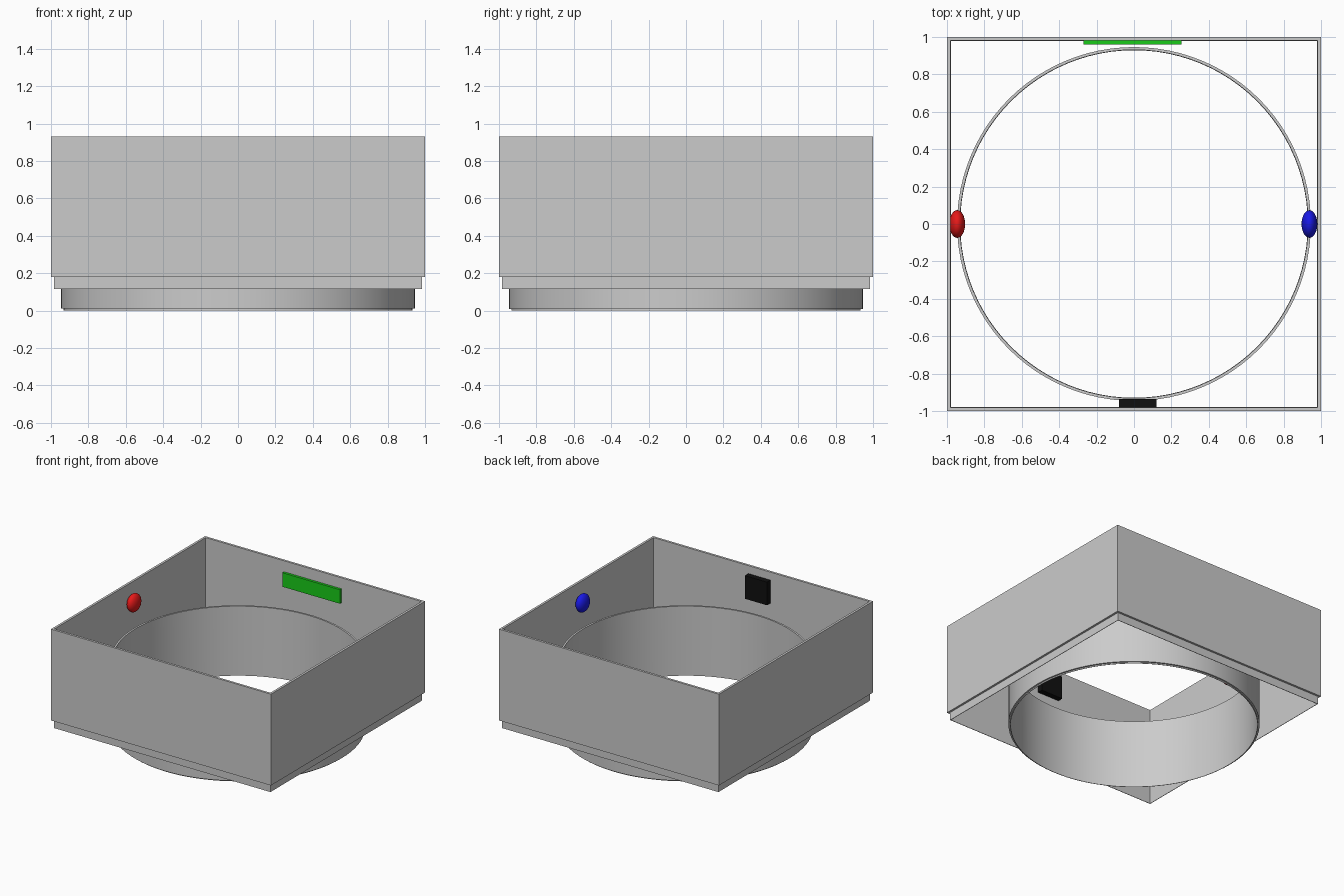
import bpy, bmesh, math

if "Cube" in bpy.data.objects:
    bpy.data.objects.remove(bpy.data.objects["Cube"])


def ring_sweep(name, profile, sides, start=0.0, scale=1.0, smooth=False):
    """Sweep a closed (radius, z) profile round the z axis."""
    bm = bmesh.new()
    loops = []
    for i in range(sides):
        a = start + 2 * math.pi * i / sides
        loops.append([bm.verts.new((r * scale * math.cos(a), r * scale * math.sin(a), z))
                      for r, z in profile])
    n = len(profile)
    for i in range(sides):
        a, b = loops[i], loops[(i + 1) % sides]
        for j in range(n):
            k = (j + 1) % n
            bm.faces.new((a[j], b[j], b[k], a[k]))
    bmesh.ops.recalc_face_normals(bm, faces=bm.faces)
    me = bpy.data.meshes.new(name)
    bm.to_mesh(me)
    bm.free()
    ob = bpy.data.objects.new(name, me)
    bpy.context.collection.objects.link(ob)
    if smooth:
        shade(ob)
    return ob


def shade(ob):
    bpy.ops.object.select_all(action='DESELECT')
    bpy.context.view_layer.objects.active = ob
    ob.select_set(True)
    bpy.ops.object.shade_smooth_by_angle(angle=math.radians(30))


def colour(ob, name, rgb):
    mat = bpy.data.materials.new(name)
    mat.diffuse_color = (*rgb, 1)
    mat.use_nodes = True
    mat.node_tree.nodes["Principled BSDF"].inputs["Base Color"].default_value = mat.diffuse_color
    ob.data.materials.append(mat)


def block(name, lo, hi, rgb):
    bpy.ops.mesh.primitive_cube_add(size=1, location=[(a + b) / 2 for a, b in zip(lo, hi)])
    ob = bpy.context.object
    ob.name = name
    ob.scale = [b - a for a, b in zip(lo, hi)]
    colour(ob, name + "_colour", rgb)


def button(name, x, rgb):
    bpy.ops.mesh.primitive_uv_sphere_add(segments=32, ring_count=16, radius=1, location=(x, 0, 0.78))
    ob = bpy.context.object
    ob.name = name
    ob.scale = (0.042, 0.074, 0.074)
    shade(ob)
    colour(ob, name + "_colour", rgb)


# Open square frame with a thin lip stepping in below
ring_sweep("square_frame", [(1, 0.18), (1, 0.93), (0.981, 0.93), (0.979, 0.115),
                            (0.983, 0.115), (0.983, 0.18)],
           4, math.pi / 4, math.sqrt(2))

# Open round tube with a small lip at its foot
ring_sweep("round_tube", [(0.946, 0.01), (0.946, 0.57), (0.931, 0.57), (0.929, 0.0),
                          (0.933, 0.0), (0.933, 0.01)], 96, smooth=True)

# Coloured markers on the inner walls
button("left_button", -0.945, (0.8, 0.01, 0.01))
button("right_button", 0.938, (0.01, 0.01, 0.8))
block("back_bar", (-0.27, 0.96, 0.725), (0.254, 0.985, 0.84), (0.01, 0.6, 0.01))
block("front_plate", (-0.08, -0.984, 0.675), (0.12, -0.936, 0.865), (0.005, 0.005, 0.005))
